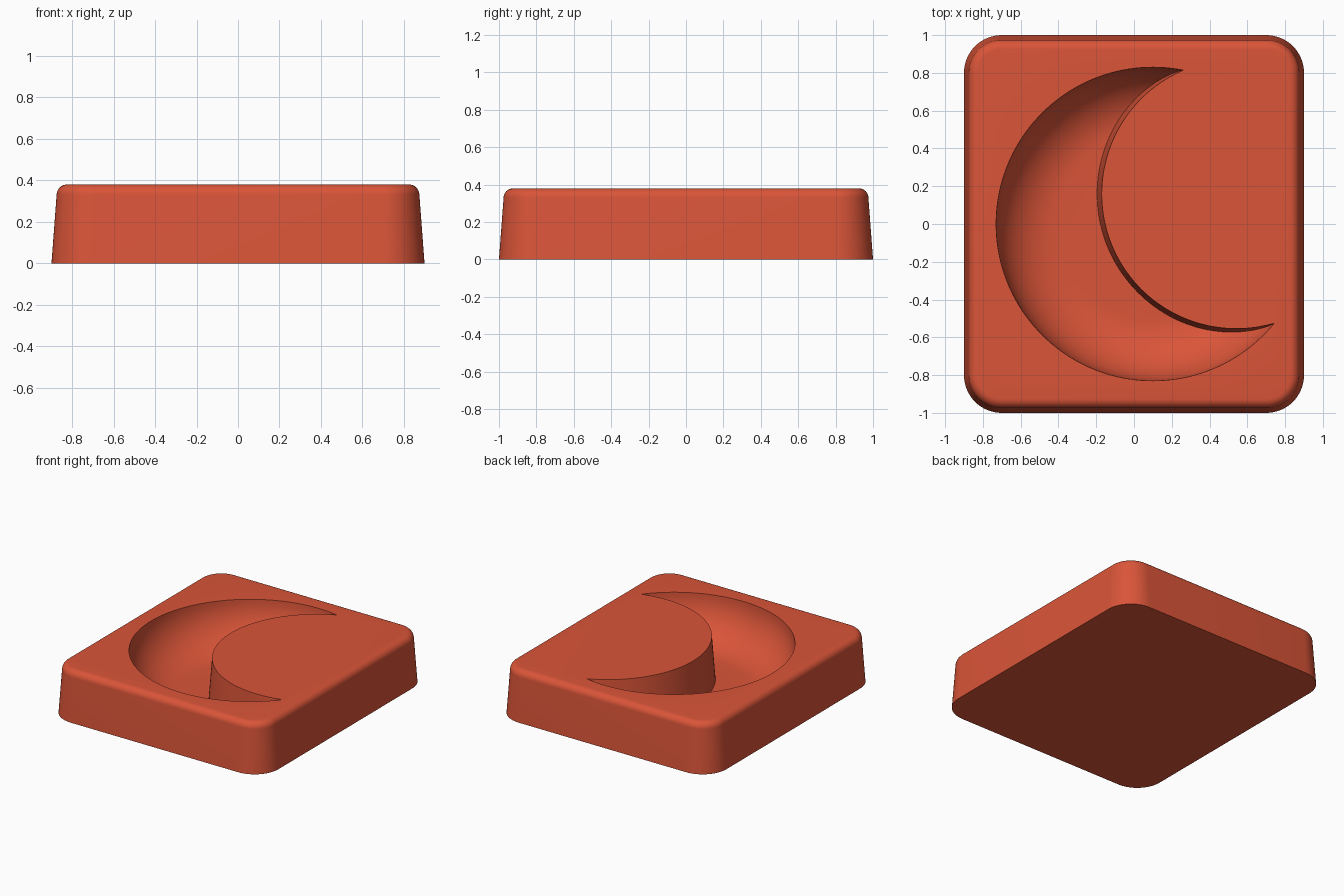
import bpy, bmesh, math

if "Cube" in bpy.data.objects:
    bpy.data.objects.remove(bpy.data.objects["Cube"], do_unlink=True)

HEIGHT, DRAFT, FLOOR = 0.38, 0.075, 0.055

clay = bpy.data.materials.new("terracotta_red")
clay.use_nodes = True
colour = (0.70, 0.09, 0.04, 1)
clay.diffuse_color = colour
clay.node_tree.nodes["Principled BSDF"].inputs["Base Color"].default_value = colour


def loft(name, loops):
    """Skin a stack of closed loops and cap both ends."""
    bm = bmesh.new()
    rings = [[bm.verts.new(p) for p in loop] for loop in loops]
    n = len(rings[0])
    for low, high in zip(rings, rings[1:]):
        for i in range(n):
            j = (i + 1) % n
            bm.faces.new((low[i], low[j], high[j], high[i]))
    bm.faces.new(rings[0][::-1])
    bm.faces.new(rings[-1])
    bmesh.ops.recalc_face_normals(bm, faces=bm.faces[:])
    mesh = bpy.data.meshes.new(name)
    bm.to_mesh(mesh)
    bm.free()
    mesh.materials.append(clay)
    obj = bpy.data.objects.new(name, mesh)
    bpy.context.collection.objects.link(obj)
    return obj


def rounded_rect(inset, z, steps=16):
    """Rounded rectangle whose corner centres stay fixed as it shrinks."""
    points = []
    for quarter, (sx, sy) in enumerate(((1, 1), (-1, 1), (-1, -1), (1, -1))):
        for i in range(steps + 1):
            a = (quarter + i / steps) * math.pi / 2
            r = 0.2 - inset
            points.append((sx * 0.7 + r * math.cos(a), sy * 0.8 + r * math.sin(a), z))
    return points


def circle(cx, cy, r, z, n=160):
    return [(cx + r * math.cos(math.tau * i / n), cy + r * math.sin(math.tau * i / n), z)
            for i in range(n)]


def subtract(target, cutter):
    mod = target.modifiers.new("cut", "BOOLEAN")
    mod.operation, mod.solver, mod.object = "DIFFERENCE", "EXACT", cutter
    bpy.context.view_layer.objects.active = target
    bpy.ops.object.modifier_apply(modifier=mod.name)
    bpy.data.objects.remove(cutter, do_unlink=True)


# Tapered block with a rounded top edge
edge = 0.05
shoulder = HEIGHT - edge
loops = [rounded_rect(0, 0)]
for k in range(9):
    a = k / 8 * math.pi / 2
    loops.append(rounded_rect(DRAFT * shoulder + edge * (1 - math.cos(a)),
                              shoulder + edge * math.sin(a)))
block = loft("crescent_mould_block", loops)

# Round bowl with a flat floor and a curved wall
depth = HEIGHT - FLOOR
loops = []
for k in range(17):
    a = k / 16 * math.pi / 2
    loops.append(circle(0.1, 0, 0.5 + 0.33 * math.sin(a), HEIGHT - depth * math.cos(a)))
loops.append(circle(0.1, 0, 0.83, HEIGHT + 0.1))
crescent = loft("crescent_cutter", loops)

# Tapered island that turns the bowl into a crescent
island = loft("island_cutter", [circle(0.542, 0.159, 0.713 + DRAFT * (HEIGHT - z), z)
                                for z in (-0.1, 0.6)])
subtract(crescent, island)
subtract(block, crescent)

# Smooth curves with sharp rims
bpy.ops.object.select_all(action="DESELECT")
block.select_set(True)
bpy.context.view_layer.objects.active = block
bpy.ops.object.shade_smooth_by_angle(angle=math.radians(35))
